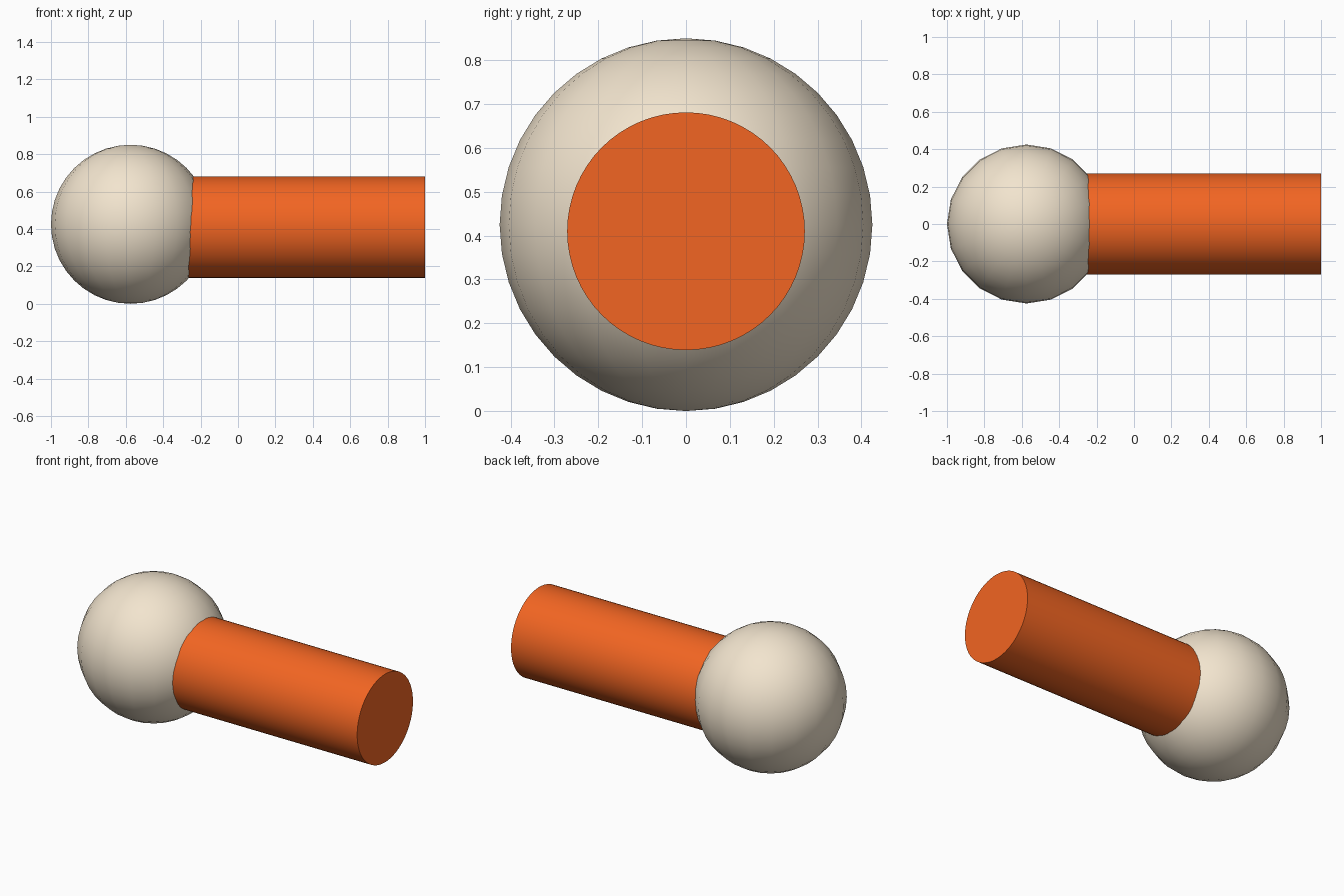
import bpy
from math import pi, radians

if "Cube" in bpy.data.objects:
    bpy.data.objects.remove(bpy.data.objects["Cube"])


def finish(name, color, angle):
    obj = bpy.context.object
    obj.name = name
    mat = bpy.data.materials.new(name + "_paint")
    mat.diffuse_color = (*color, 1)
    mat.use_nodes = True
    mat.node_tree.nodes["Principled BSDF"].inputs["Base Color"].default_value = mat.diffuse_color
    obj.data.materials.append(mat)
    bpy.ops.object.shade_smooth_by_angle(angle=radians(angle))
    return obj


# Ball head
R = 0.425
bpy.ops.mesh.primitive_uv_sphere_add(segments=20, ring_count=20, radius=R,
                                     location=(R - 1, 0, R))
finish("ball", (0.89, 0.78, 0.62), 60)

# Straight round shaft, its inner end buried in the ball
x0, x1 = -0.40, 1.0
bpy.ops.mesh.primitive_cylinder_add(vertices=64, radius=0.271, depth=x1 - x0,
                                    location=((x0 + x1) / 2, 0, 0.41),
                                    rotation=(0, pi / 2, 0))
finish("shaft", (0.89, 0.13, 0.016), 30)
